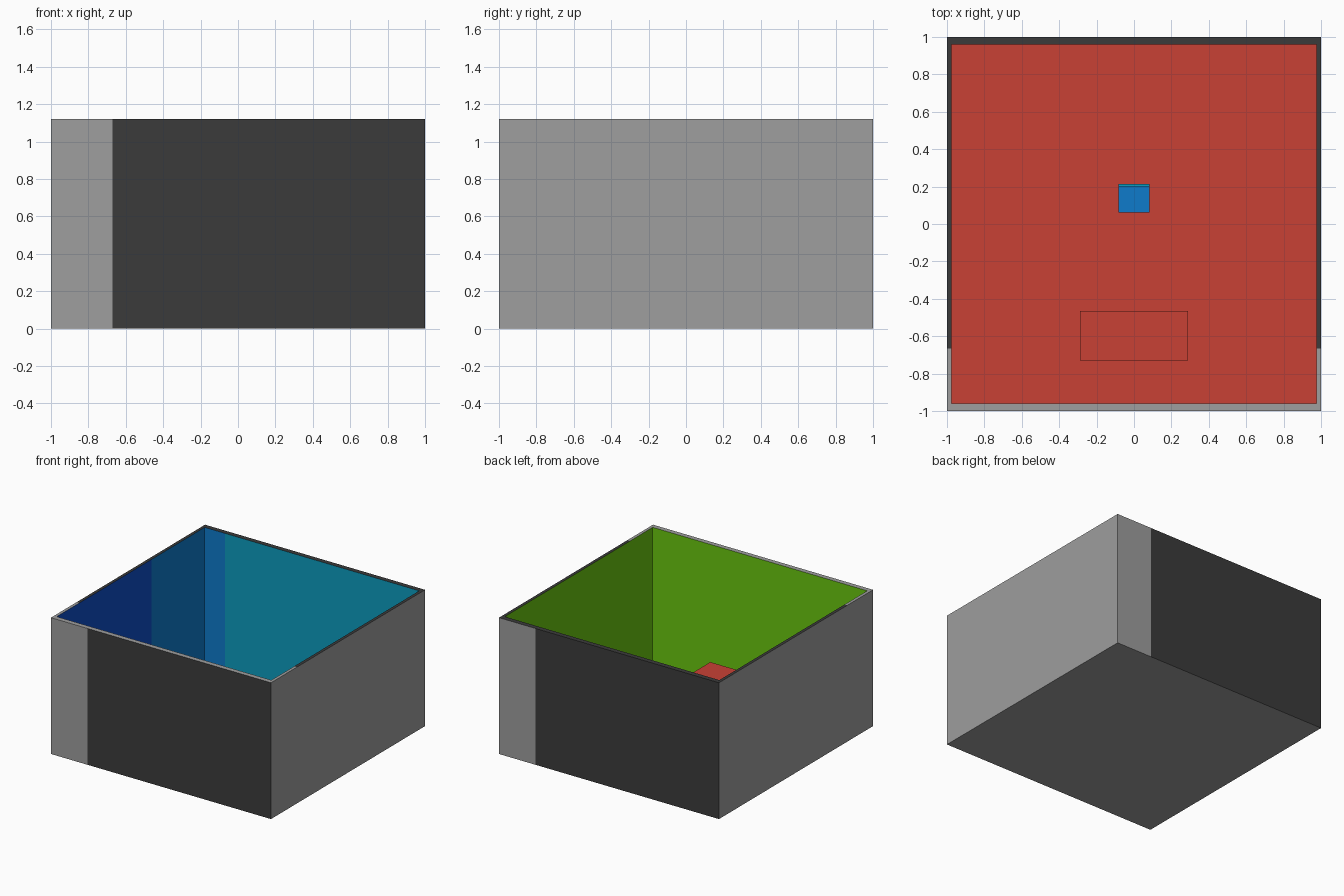
import bpy, bmesh
from mathutils import Vector

if "Cube" in bpy.data.objects:
    bpy.data.objects.remove(bpy.data.objects["Cube"])


def material(name, rgb):
    m = bpy.data.materials.new(name)
    m.diffuse_color = (*rgb, 1.0)
    m.use_nodes = True
    m.node_tree.nodes["Principled BSDF"].inputs["Base Color"].default_value = m.diffuse_color
    return m


GREY = material("light grey", (0.342, 0.342, 0.342))
DARK = material("charcoal", (0.044, 0.044, 0.044))
RED = material("red", (0.584, 0.053, 0.036))
GREEN = material("green", (0.141, 0.565, 0.005))
DEEP = material("deep blue", (0.0044, 0.074, 0.578))
BLUE = material("blue", (0.0044, 0.198, 0.60))
TEAL = material("teal", (0.004, 0.332, 0.521))


def finish(bm, name, mats):
    mesh = bpy.data.meshes.new(name)
    bm.to_mesh(mesh)
    bm.free()
    for m in mats:
        mesh.materials.append(m)
    ob = bpy.data.objects.new(name, mesh)
    bpy.context.collection.objects.link(ob)
    return ob


def box(name, x, y, z, mat):
    """Box from (min, max) ranges."""
    bm = bmesh.new()
    bmesh.ops.create_cube(bm, size=1)
    for v in bm.verts:
        v.co = Vector([(r[0] + r[1]) / 2 + c * (r[1] - r[0])
                       for c, r in zip(v.co, (x, y, z))])
    return finish(bm, name, [mat])


def legs(name, x, y, z, t, mat):
    """Four square legs inside the corners of a rectangle."""
    for side, lx in (("left", x[0]), ("right", x[1] - t)):
        for end, ly in (("front", y[0]), ("back", y[1] - t)):
            box(f"{name}_leg_{end}_{side}", (lx, lx + t), (ly, ly + t), z, mat)


# Room: open box with a thin floor
H, FLOOR, IX, IY = 1.12, 0.006, 0.975, 0.96


def ring(bm, hx, hy, z):
    return [bm.verts.new((sx * hx, sy * hy, z))
            for sx, sy in ((-1, -1), (1, -1), (1, 1), (-1, 1))]


bm = bmesh.new()
rings = [ring(bm, 1, 1, 0), ring(bm, 1, 1, H), ring(bm, IX, IY, H), ring(bm, IX, IY, FLOOR)]
bm.faces.new(rings[0][::-1])
bm.faces.new(rings[3])
for a, b in zip(rings, rings[1:]):
    for i in range(4):
        j = (i + 1) % 4
        bm.faces.new((a[i], a[j], b[j], b[i]))

# Cut lines where the wall paint changes
for axis, pos in ((0, -0.67), (0, 0.67), (0, -0.79), (1, 0.27), (1, -0.665)):
    co, no = Vector((0, 0, 0)), Vector((0, 0, 0))
    co[axis], no[axis] = pos, 1
    bmesh.ops.bisect_plane(bm, geom=bm.verts[:] + bm.edges[:] + bm.faces[:],
                           plane_co=co, plane_no=no, dist=1e-5)
bmesh.ops.recalc_face_normals(bm, faces=bm.faces[:])
mats = [GREY, DARK, RED, GREEN, DEEP, BLUE, TEAL]


def paint(c, n):
    if n.z < -0.5:
        return GREY
    if n.z > 0.5:
        if c.z < 0.1:
            return RED
        return DARK if c.y > -0.665 else GREY
    if abs(c.x) > 0.99:
        return GREY
    if c.y < -0.99:
        return DARK if c.x > -0.67 else GREY
    if c.y > 0.99:
        return DARK if c.x < 0.67 else GREY
    if n.x < -0.5 or n.y > 0.5:          # inner right and front walls
        return GREEN
    if n.x > 0.5:                        # inner left wall
        return BLUE if c.y > 0.27 else DEEP
    return TEAL if c.x > -0.79 else BLUE  # inner back wall


for f in bm.faces:
    f.material_index = mats.index(paint(f.calc_center_median(), f.normal))
finish(bm, "room_shell", mats)

# Table
TX, TY, TZ = (-0.29, 0.29), (-0.73, -0.465), 0.284
box("table_top", TX, TY, (TZ - 0.018, TZ), RED)
legs("table", TX, TY, (FLOOR, TZ - 0.018), 0.022, RED)

# Chair
CX, CY, SZ = (-0.084, 0.084), (0.062, 0.215), 0.175
box("chair_seat", CX, CY, (SZ - 0.016, SZ), BLUE)
box("chair_back", CX, (0.2, 0.215), (SZ, 0.35), TEAL)
legs("chair", CX, CY, (FLOOR, SZ - 0.016), 0.015, BLUE)
